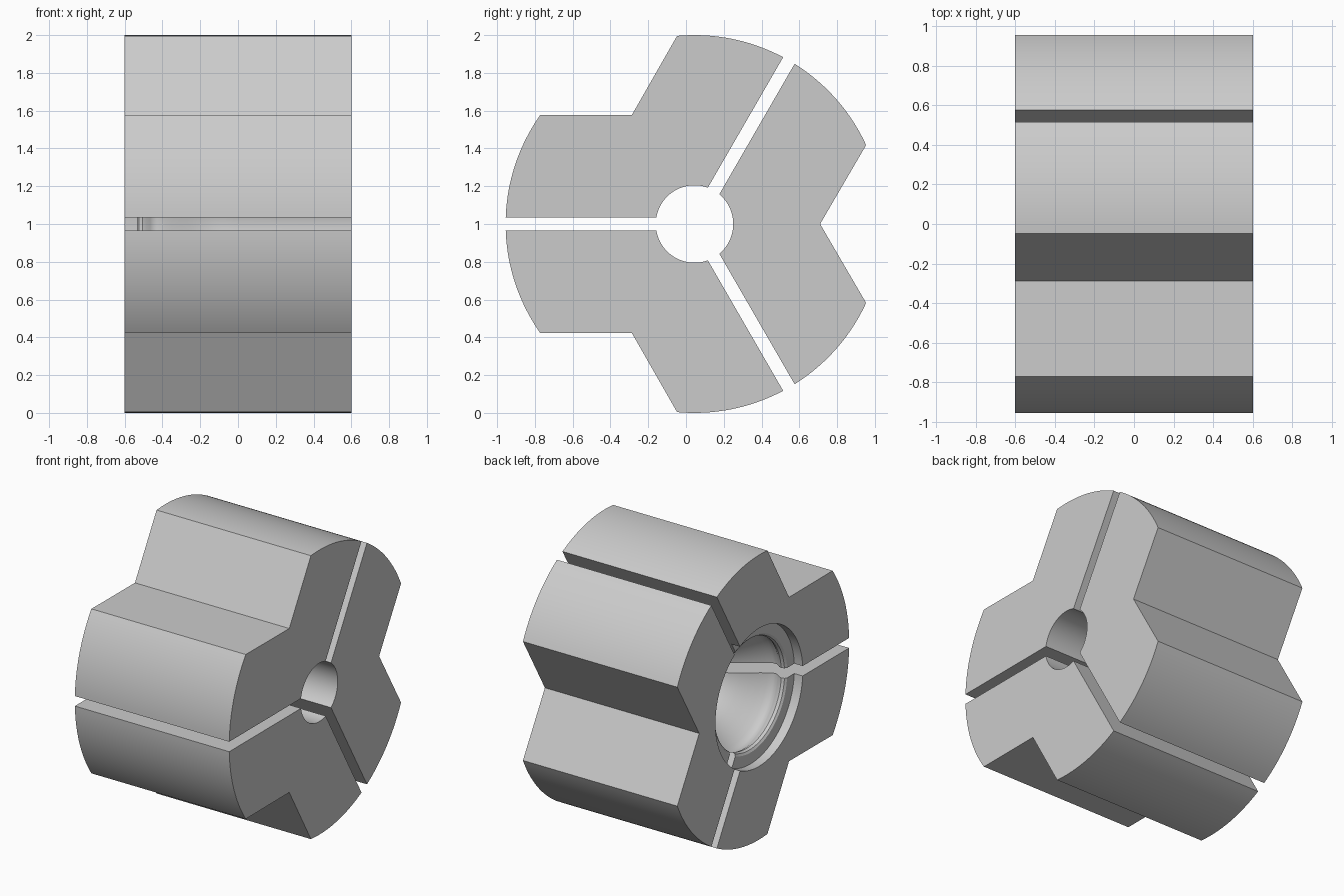
import bpy, bmesh, math

if "Cube" in bpy.data.objects:
    bpy.data.objects.remove(bpy.data.objects["Cube"])

CY, CZ, HALF = 0.045, 1.0, 0.6      # bore axis position and half length
SLOT = 0.035                        # half width of the slots

steel = bpy.data.materials.new("plain_grey")
steel.diffuse_color = (0.6, 0.6, 0.6, 1)
steel.use_nodes = True
steel.node_tree.nodes["Principled BSDF"].inputs["Base Color"].default_value = steel.diffuse_color


def make_object(name, bm):
    bmesh.ops.recalc_face_normals(bm, faces=bm.faces)
    mesh = bpy.data.meshes.new(name)
    bm.to_mesh(mesh)
    bm.free()
    obj = bpy.data.objects.new(name, mesh)
    bpy.context.collection.objects.link(obj)
    mesh.materials.append(steel)
    return obj


# Bore cutter: counterbore, rounded lip, groove, then a flare into a straight hole
def bore_cutter(seg=96):
    prof = [(-0.7, 0.0), (-0.7, 0.485), (-0.535, 0.485), (-0.535, 0.405),
            (-0.525, 0.39), (-0.505, 0.383), (-0.485, 0.39), (-0.465, 0.405),
            (-0.445, 0.415), (-0.42, 0.413), (-0.39, 0.397), (-0.35, 0.37),
            (-0.3, 0.333), (-0.25, 0.296), (-0.2, 0.262), (-0.15, 0.236),
            (-0.1, 0.217), (-0.05, 0.208), (0.0, 0.205), (0.7, 0.205), (0.7, 0.0)]
    bm = bmesh.new()
    vs = [bm.verts.new((x, CY + r, CZ)) for x, r in prof]
    edges = [bm.edges.new(p) for p in zip(vs, vs[1:])]
    bmesh.ops.spin(bm, geom=vs + edges, cent=(0, CY, CZ), axis=(1, 0, 0),
                   angle=2 * math.pi, steps=seg, use_merge=True)
    bmesh.ops.remove_doubles(bm, verts=bm.verts, dist=1e-5)
    cutter = make_object("bore_cutter", bm)
    cutter.hide_render = True
    return cutter


# One jaw: a third of a cylinder with a V notch in its rim
def jaw(name, turn, cutter):
    a0, a1, n = math.radians(24.7), math.pi / 3 - math.asin(SLOT), 20
    arc = [a0 + (a1 - a0) * i / n for i in range(n + 1)]
    half = [(math.cos(a), math.sin(a)) for a in arc]
    outline = ([(0.665, 0)] + half + [(SLOT / math.sin(math.pi / 3), 0)]
               + [(u, -v) for u, v in reversed(half)])
    c, s = math.cos(turn), math.sin(turn)
    bm = bmesh.new()
    face = bm.faces.new([bm.verts.new((-HALF, CY + u * c - v * s, CZ + u * s + v * c))
                         for u, v in outline])
    ext = bmesh.ops.extrude_face_region(bm, geom=[face])
    bmesh.ops.translate(bm, vec=(2 * HALF, 0, 0),
                        verts=[e for e in ext["geom"] if isinstance(e, bmesh.types.BMVert)])
    obj = make_object(name, bm)
    mod = obj.modifiers.new("bore", "BOOLEAN")
    mod.operation, mod.solver, mod.object = "DIFFERENCE", "EXACT", cutter
    bpy.ops.object.select_all(action="DESELECT")
    obj.select_set(True)
    bpy.context.view_layer.objects.active = obj
    bpy.ops.object.modifier_apply(modifier="bore")
    bpy.ops.object.shade_smooth_by_angle(angle=math.radians(32))


cutter = bore_cutter()
for i, label in enumerate(("back_jaw", "upper_jaw", "lower_jaw")):
    jaw(label, i * 2 * math.pi / 3, cutter)
bpy.data.objects.remove(cutter)
